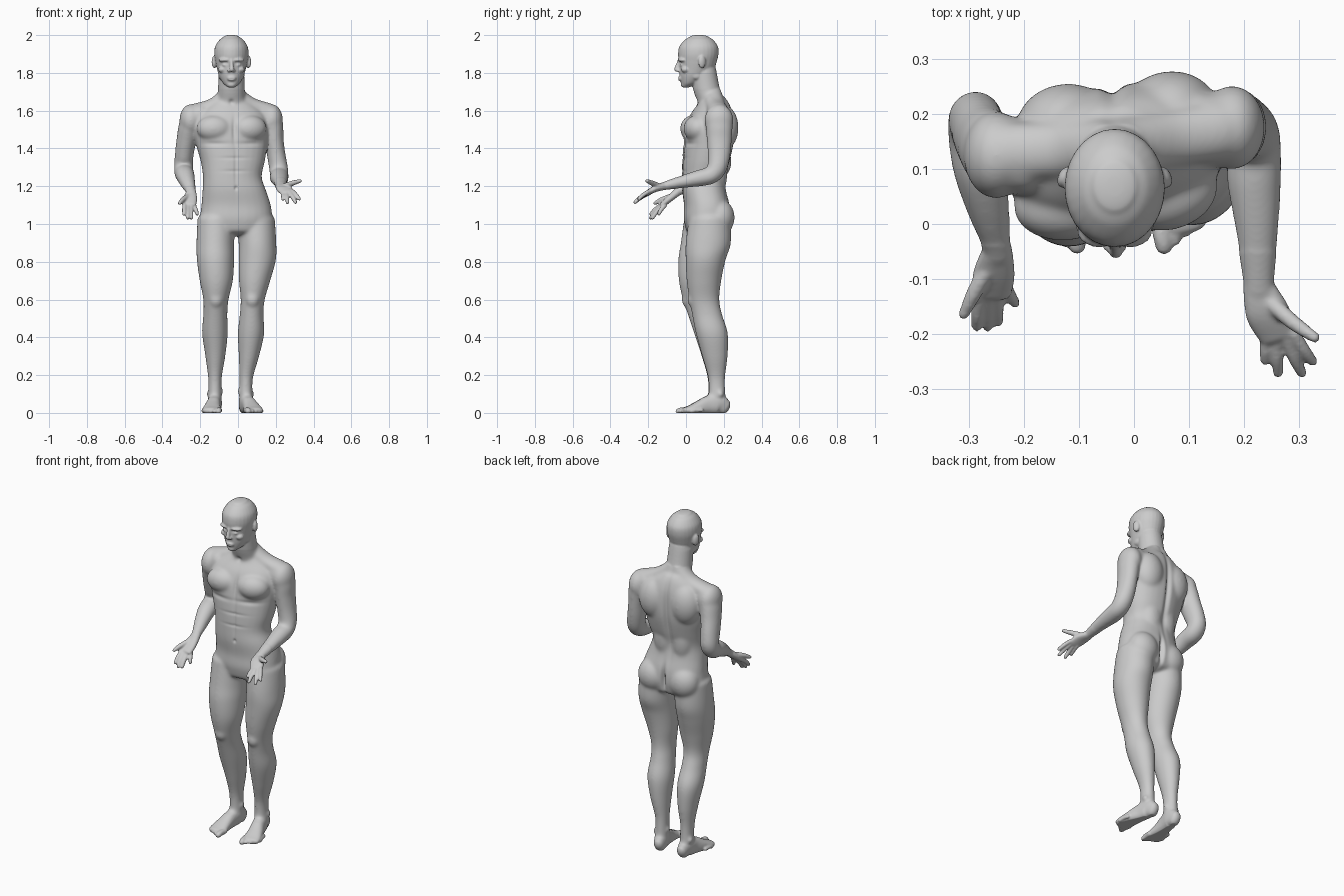
import bpy, bmesh, math
from mathutils import Vector, Matrix

bm = bmesh.new()


def spline(rows, n=6):
    """Catmull-Rom through rows of numbers."""
    rows = [tuple(r) + (0,) * (6 - len(r)) for r in rows]
    p = [rows[0]] + rows + [rows[-1]]
    out = []
    for i in range(1, len(p) - 2):
        for k in range(n):
            t = k / n
            out.append([0.5 * (2 * b + (c - a) * t + (2 * a - 5 * b + 4 * c - d) * t * t
                               + (3 * b - a - 3 * c + d) * t ** 3)
                        for a, b, c, d in zip(*p[i - 1:i + 3])])
    return out + [list(rows[-1])]


def tube(rows, flat=False, cap=1.0, p=2.0, n=28):
    """Closed loft; row = x, y, z, radius a, radius b, yaw degrees of the a axis."""
    s = spline(rows)
    loops = []

    def ring(c, S, B, a, b):
        vs = []
        for i in range(n):
            t = 2 * math.pi * i / n
            u, v = math.cos(t), math.sin(t)
            u = math.copysign(abs(u) ** (2 / p), u)
            v = math.copysign(abs(v) ** (2 / p), v)
            vs.append(bm.verts.new(c + S * (a * u) + B * (b * v)))
        loops.append(vs)

    for i, r in enumerate(s):
        c, (a, b, yaw) = Vector(r[:3]), r[3:]
        T = Vector(s[min(i + 1, len(s) - 1)][:3]) - Vector(s[max(i - 1, 0)][:3])
        T = Vector((0, 0, math.copysign(1, T.z))) if flat else T.normalized()
        S = Vector((math.cos(math.radians(yaw)), math.sin(math.radians(yaw)), 0))
        S = (S - T * S.dot(T)).normalized()
        B = T.cross(S)
        h = min(a, b) * cap
        caps = [(math.sin(q), math.cos(q)) for q in (0.4, 0.8, 1.15, 1.45)]
        if i == 0:
            for sn, cs in reversed(caps):
                ring(c - T * h * sn, S, B, a * cs, b * cs)
        ring(c, S, B, a, b)
        if i == len(s) - 1:
            for sn, cs in caps:
                ring(c + T * h * sn, S, B, a * cs, b * cs)
    for l0, l1 in zip(loops, loops[1:]):
        for i in range(n):
            j = (i + 1) % n
            bm.faces.new((l0[i], l0[j], l1[j], l1[i]))
    bm.faces.new(loops[0][::-1])
    bm.faces.new(loops[-1])


def ball(x, y, z, rx, ry, rz, yaw=0):
    m = (Matrix.Translation((x, y, z)) @ Matrix.Rotation(math.radians(yaw), 4, 'Z')
         @ Matrix.Diagonal((rx, ry, rz, 1)))
    bmesh.ops.create_uvsphere(bm, u_segments=24, v_segments=16, radius=1, matrix=m)


# torso, twisted a little at the chest
tube([(-.01, .11, .97, .17, .11, 3), (-.01, .11, 1.03, .19, .122, 3), (-.01, .11, 1.10, .184, .12, 4),
      (-.02, .095, 1.18, .168, .115, 5), (-.03, .092, 1.25, .156, .112, 7), (-.028, .105, 1.33, .17, .122, 9),
      (-.033, .118, 1.42, .19, .128, 10), (-.035, .125, 1.5, .2, .125, 10), (-.035, .135, 1.575, .185, .11, 9),
      (-.035, .145, 1.63, .13, .085, 8), (-.035, .145, 1.66, .085, .07, 6)], flat=True, cap=.3, p=2.3)
# neck, trapezius and collar
tube([(-.035, .15, 1.6, .085, .08), (-.035, .13, 1.66, .077, .076), (-.035, .11, 1.71, .071, .072),
      (-.035, .095, 1.8, .068, .068)], flat=True)
tube([(-.05, .14, 1.69, .05, .045, 90), (-.13, .135, 1.632, .05, .036, 90), (-.22, .13, 1.595, .055, .045, 90)])
tube([(-.02, .14, 1.69, .05, .045, 90), (.07, .155, 1.635, .05, .036, 90), (.155, .17, 1.598, .055, .045, 90)])
# chest, shoulder blades, deltoids, glutes, flanks, kneecaps
for b in [(-.125, .035, 1.505, .095, .066, .07, 4), (.065, .055, 1.505, .09, .066, .07, 18),
          (-.125, .18, 1.51, .09, .075, .12, 10), (.065, .2, 1.51, .09, .078, .12, 10),
          (-.25, .125, 1.55, .06, .08, .085), (.178, .175, 1.55, .06, .077, .085),
          (-.105, .165, 1.035, .09, .078, .095), (.088, .18, 1.035, .09, .078, .095),
          (-.08, .15, 1.28, .07, .06, .14), (.02, .16, 1.28, .07, .06, .14),
          (-.116, .005, .6, .036, .028, .042), (.076, .035, .6, .036, .028, .042)]:
    ball(*b)

# head
tube([(-.035, .0, 1.727, .022, .022), (-.035, .02, 1.745, .044, .046), (-.035, .04, 1.78, .064, .073),
      (-.035, .056, 1.82, .076, .092), (-.035, .062, 1.86, .085, .101), (-.035, .065, 1.9, .091, .107),
      (-.035, .067, 1.94, .086, .102), (-.035, .069, 1.975, .063, .075), (-.035, .069, 1.99, .042, .05)],
     flat=True, cap=.26)
# nose, lips, chin
tube([(-.035, -.034, 1.868, .009, .01), (-.034, -.043, 1.84, .01, .012), (-.033, -.05, 1.818, .013, .013)])
ball(-.034, -.03, 1.77, .024, .014, .013)
ball(-.035, -.01, 1.738, .024, .019, .016)
for s in (-1, 1):
    x = -.035 + s * .013
    ball(x, -.04, 1.812, .009, .011, .008)
    # brow, eye, cheekbone, jaw corner, ear
    ball(-.035 + s * .036, -.02, 1.868, .034, .022, .012, s * 18)
    ball(-.035 + s * .034, -.018, 1.843, .016, .014, .011)
    ball(-.035 + s * .047, -.002, 1.818, .024, .024, .018)
    ball(-.035 + s * .052, .055, 1.785, .017, .03, .022)
    ball(-.035 + s * .09, .085, 1.858, .013, .021, .034, s * 25)

# legs
tube([(-.115, .1, 1.03, .1, .11), (-.12, .092, .9, .1, .12), (-.119, .075, .81, .099, .116),
      (-.115, .062, .7, .088, .1), (-.117, .065, .6, .067, .082), (-.12, .09, .52, .064, .08),
      (-.122, .128, .42, .068, .085), (-.12, .15, .3, .053, .068), (-.122, .16, .18, .036, .046),
      (-.122, .163, .07, .036, .046)], flat=True, cap=.3)
tube([(.095, .125, 1.03, .1, .11), (.103, .118, .9, .1, .12), (.102, .104, .81, .099, .106),
      (.088, .095, .7, .083, .092), (.078, .097, .6, .064, .08), (.072, .112, .52, .063, .08),
      (.069, .137, .42, .07, .085), (.058, .153, .3, .054, .068), (.043, .162, .18, .036, .045),
      (.042, .165, .07, .036, .046)], flat=True, cap=.3)


def foot(x, y, yaw, out):
    """Foot from heel to toes; out = +1 when the little toe is towards +x."""
    d = Vector((math.sin(yaw), -math.cos(yaw), 0))
    l = Vector((math.cos(yaw), math.sin(yaw), 0)) * out
    o = Vector((x, y, 0))

    def row(f, side, z, a, b):
        return (*(o + d * f + l * side + Vector((0, 0, z))), a, b)
    tube([row(-.035, 0, .034, .03, .042), row(0, 0, .05, .037, .056), row(.05, .002, .042, .037, .05),
          row(.1, .006, .028, .043, .037), row(.15, .006, .016, .05, .024), row(.175, .005, .012, .048, .018)],
         p=2.3)
    # toes
    for i in range(5):
        side = -.033 + i * .0205 + (.002 if i else 0)
        tip = .21 - .003 * i - .0025 * i * i
        r = .016 if i == 0 else .0105
        tube([row(tip - .06, side, .014, r, r), row(tip - .025, side, .014, r, r), row(tip - .006, side, .009, r, r)], n=16)
    # ankle bones
    ball(*(o - l * .033 + Vector((0, 0, .115))), .014, .018, .018)
    ball(*(o + l * .033 + Vector((0, .008, .1))), .014, .018, .018)


foot(-.122, .167, -.07, -1)
foot(.042, .167, .22, 1)

# arms
tube([(-.2, .12, 1.585, .055, .065), (-.25, .13, 1.535, .058, .075), (-.272, .152, 1.45, .053, .066),
      (-.284, .176, 1.37, .05, .06), (-.288, .188, 1.315, .05, .052), (-.286, .16, 1.275, .052, .05),
      (-.279, .1, 1.255, .05, .047), (-.265, .03, 1.215, .04, .038), (-.25, -.035, 1.175, .028, .024),
      (-.248, -.055, 1.162, .028, .021)])
tube([(.135, .17, 1.585, .055, .065), (.18, .175, 1.535, .056, .072), (.192, .176, 1.45, .049, .067),
      (.202, .175, 1.37, .049, .06), (.214, .165, 1.3, .05, .053), (.218, .135, 1.26, .05, .047),
      (.218, .08, 1.245, .05, .045), (.223, 0, 1.228, .041, .036), (.226, -.095, 1.206, .029, .024),
      (.227, -.12, 1.2, .029, .021)])


def hand(palm, thumb, fingers):
    tube(palm, p=2.4)
    tube(thumb, n=16)
    for b, t in fingers:
        m = (Vector(b) + Vector(t)) / 2 + Vector((0, -.003, .002))
        tube([(*b, .0115, .0115), (*m, .0115, .0115), (*(m.lerp(Vector(t), .8)), .0095, .0095)], n=16)


hand([(-.248, -.05, 1.165, .028, .02), (-.254, -.09, 1.132, .038, .018), (-.258, -.125, 1.102, .036, .014)],
     [(-.262, -.075, 1.148, .015, .015), (-.29, -.125, 1.13, .014, .014), (-.309, -.164, 1.11, .01, .01)],
     [((-.283, -.13, 1.102), (-.286, -.192, 1.045)), ((-.266, -.132, 1.095), (-.266, -.192, 1.025)),
      ((-.249, -.127, 1.092), (-.246, -.182, 1.025)), ((-.233, -.112, 1.098), (-.214, -.146, 1.048))])
hand([(.226, -.115, 1.2, .029, .02), (.242, -.16, 1.188, .04, .018), (.262, -.2, 1.167, .037, .014)],
     [(.245, -.14, 1.2, .015, .015), (.288, -.178, 1.216, .014, .014), (.328, -.206, 1.228, .01, .01)],
     [((.29, -.198, 1.172), (.328, -.254, 1.128)), ((.276, -.207, 1.164), (.308, -.277, 1.108)),
      ((.258, -.208, 1.16), (.262, -.277, 1.108)), ((.24, -.196, 1.162), (.238, -.252, 1.128))])

# fuse all the parts into one skin
bmesh.ops.recalc_face_normals(bm, faces=bm.faces)
raw = bpy.data.meshes.new("parts")
bm.to_mesh(raw)
bm.free()
tmp = bpy.data.objects.new("parts", raw)
bpy.context.collection.objects.link(tmp)
mod = tmp.modifiers.new("fuse", 'REMESH')
mod.mode = 'VOXEL'
mod.voxel_size = .005
mesh = bpy.data.meshes.new_from_object(tmp.evaluated_get(bpy.context.evaluated_depsgraph_get()))
bpy.data.objects.remove(tmp)

# blend muscles strongly, hands, feet and face lightly
bm = bmesh.new()
bm.from_mesh(mesh)
ax = dict(factor=.5, use_axis_x=True, use_axis_y=True, use_axis_z=True)
broad = [v for v in bm.verts if v.co.y > -.05 and .08 < v.co.z < 1.71 and not (v.co.x < -.2 and v.co.y < -.04)]
for i in range(24):
    bmesh.ops.smooth_vert(bm, verts=broad, **ax)
for i in range(2):
    bmesh.ops.smooth_vert(bm, verts=bm.verts, **ax)
bm.normal_update()

# grooves: spine, cleft, breastbone, belly line, navel, pec edges, eyes, mouth, throat, groin
grooves = [(-.04, .25, 1.42, .016, .1, .2, .016), (-.008, .23, 1.04, .012, .08, .07, .025),
           (-.02, -.02, 1.5, .011, .07, .07, .008), (-.012, -.02, 1.3, .009, .05, .12, .004),
           (-.01, -.02, 1.19, .008, .05, .01, .007), (-.12, -.03, 1.425, .07, .06, .012, .006),
           (.07, -.01, 1.425, .07, .06, .012, .006), (-.067, -.03, 1.853, .016, .03, .008, .005),
           (-.003, -.03, 1.853, .016, .03, .008, .005), (-.034, -.045, 1.769, .02, .03, .004, .004),
           (-.035, .06, 1.645, .014, .03, .014, .008), (-.017, -.02, 1.35, .07, .06, .008, .003),
           (-.015, -.02, 1.28, .06, .06, .008, .003)]
for v in bm.verts:
    x, y, z = v.co
    push = 0
    for gx, gy, gz, rx, ry, rz, depth in grooves:
        e = ((x - gx) / rx) ** 2 + ((y - gy) / ry) ** 2 + ((z - gz) / rz) ** 2
        if e < 6:
            push += depth * math.exp(-e)
    v.co -= v.normal * push
    v.co.z = max(v.co.z, 0)
bm.to_mesh(mesh)
bm.free()
mesh.name = "body"
mesh.shade_smooth()
bpy.context.collection.objects.link(bpy.data.objects.new("body", mesh))
